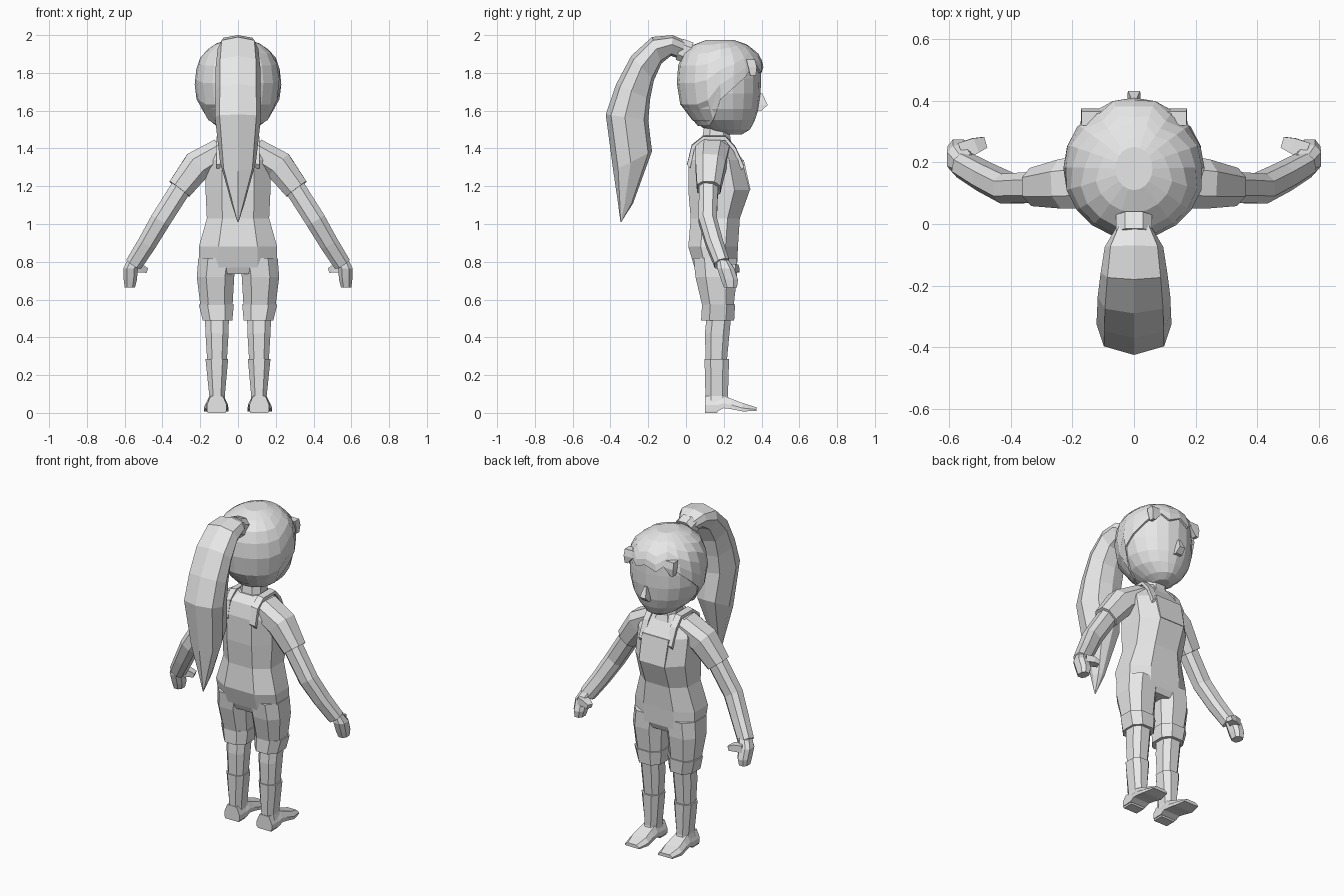
import bpy, bmesh, math
from mathutils import Vector

if "Cube" in bpy.data.objects:
    bpy.data.objects.remove(bpy.data.objects["Cube"])

grey = bpy.data.materials.new("plain_grey")
grey.diffuse_color = (0.8, 0.8, 0.8, 1)
grey.use_nodes = True
grey.node_tree.nodes["Principled BSDF"].inputs["Base Color"].default_value = grey.diffuse_color

OCT = [(.5, 1), (1, .5), (1, -.5), (.5, -1), (-.5, -1), (-1, -.5), (-1, .5), (-.5, 1)]
BOX = [(1, 1), (1, -1), (-1, -1), (-1, 1)]


def loft(name, rings, side=1, caps=(True, True)):
    """Skin a list of equal-length point rings; side=-1 mirrors across x."""
    bm = bmesh.new()
    rows = [[bm.verts.new((p[0] * side, p[1], p[2])) for p in r] for r in rings]
    n = len(rows[0])
    for a, b in zip(rows, rows[1:]):
        for i in range(n):
            j = (i + 1) % n
            bm.faces.new((a[i], a[j], b[j], b[i]))
    for row, cap in ((rows[0], caps[0]), (rows[-1], caps[1])):
        if cap:
            bm.faces.new(row)
    bmesh.ops.recalc_face_normals(bm, faces=bm.faces)
    mesh = bpy.data.meshes.new(name)
    bm.to_mesh(mesh)
    bm.free()
    mesh.materials.append(grey)
    ob = bpy.data.objects.new(name, mesh)
    bpy.context.collection.objects.link(ob)
    return ob


def level(z, x0, x1, y0, y1, shape=OCT):
    """Horizontal ring filling the given x and y extents."""
    return [((x0 + x1) / 2 + u * (x1 - x0) / 2,
             (y0 + y1) / 2 + v * (y1 - y0) / 2, z) for u, v in shape]


def tube(path, shape=OCT):
    """Rings across a path of (centre, half thickness, half depth in y)."""
    rings = []
    for i, (c, a, b) in enumerate(path):
        d = Vector(path[min(i + 1, len(path) - 1)][0]) - Vector(path[max(i - 1, 0)][0])
        u = d.cross(Vector((0, 1, 0))).normalized()
        v = d.cross(u).normalized()
        rings.append([Vector(c) + u * a * s + v * b * t for s, t in shape])
    return rings


# Head profile: z, half width, back y, front y
PROFILE = [(1.475, .06, .14, .31), (1.50, .105, .09, .352), (1.55, .165, .02, .378),
           (1.61, .205, -.025, .398), (1.69, .228, -.045, .408), (1.77, .23, -.05, .41),
           (1.85, .215, -.04, .41), (1.90, .19, -.02, .385), (1.95, .13, .04, .325),
           (1.975, .06, .11, .25)]
COLS = 20


def skull(i, z, inset=0):
    """Point on the head surface for a column and height."""
    z = max(PROFILE[0][0], min(PROFILE[-1][0], z))
    for p, q in zip(PROFILE, PROFILE[1:]):
        if z <= q[0]:
            break
    t = (z - p[0]) / (q[0] - p[0])
    w, yb, yf = (p[k] + (q[k] - p[k]) * t for k in (1, 2, 3))
    ang = 2 * math.pi * i / COLS
    return ((w - inset) * math.sin(ang),
            (yb + yf) / 2 + ((yf - yb) / 2 - inset) * math.cos(ang), z)


# Head and nose
loft("head", [[skull(i, p[0], .013) for i in range(COLS)] for p in PROFILE[:8]])
loft("nose", [level(1.60, -.022, .022, .37, .40, BOX),
              level(1.63, -.02, .02, .37, .432, BOX),
              level(1.69, -.008, .008, .37, .405, BOX)])

# Hair cap with a hairline sweeping from fringe to nape
HAIRLINE = [1.83, 1.80, 1.85, 1.78, 1.72, 1.66, 1.55, 1.52, 1.52, 1.52, 1.52]
hair_rows = []
for f in (0, .06, .16, .3, .5, .75, 1):
    hair_rows.append([skull(i, 1.975 - (1.975 - HAIRLINE[min(i, COLS - i)]) * f)
                      for i in range(COLS)])
hair = loft("hair_cap", hair_rows, caps=(True, False))
thick = hair.modifiers.new("thickness", 'SOLIDIFY')
thick.thickness = .018
thick.offset = -1

# Fringe locks beside the forehead
for side, tag in ((1, "right"), (-1, "left")):
    loft("fringe_lock_" + tag, [level(1.87, .10, .17, .32, .365, BOX),
                                level(1.83, .11, .172, .33, .375, BOX),
                                level(1.785, .15, .168, .34, .37, BOX)], side)

# Ponytail: outer (y, z), inner (y, z), half width
TAIL = [(.02, 1.96, -.02, 1.87, .05), (-.07, 2.0, -.08, 1.89, .095),
        (-.18, 1.99, -.13, 1.85, .108), (-.29, 1.89, -.17, 1.76, .118),
        (-.37, 1.74, -.19, 1.66, .12), (-.425, 1.58, -.2, 1.55, .122),
        (-.385, 1.28, -.18, 1.385, .095), (-.36, 1.11, -.28, 1.11, .035),
        (-.347, 1.01, -.343, 1.01, .003)]
TAIL_SHAPE = [(0, 1), (.8, .75), (1, .1), (.65, -.8), (0, -1), (-.65, -.8), (-1, .1), (-.8, .75)]
rings = []
for yo, zo, yi, zi, w in TAIL:
    rings.append([(u * w, (yo + yi) / 2 + v * (yo - yi) / 2,
                   (zo + zi) / 2 + v * (zo - zi) / 2) for u, v in TAIL_SHAPE])
loft("ponytail", rings)

# Hair tie
loft("hair_tie", [[(u * .058, y + v * .02, z + v * .055) for u, v in OCT]
                  for y, z in ((.02, 1.905), (-.035, 1.925))])

# Neck
loft("neck", [level(z, -w, w, a, b) for z, w, a, b in
              ((1.41, .095, .06, .25), (1.45, .07, .085, .235), (1.54, .062, .10, .23))])

# Torso from hips to collar
loft("torso", [level(z, -w, w, a, b) for z, w, a, b in
               ((.735, .10, .06, .255), (.77, .205, .045, .27), (.88, .207, .012, .275),
                (1.03, .165, .025, .285), (1.18, .172, .012, .338), (1.34, .172, .012, .30),
                (1.42, .14, .035, .245), (1.46, .085, .08, .225))])

for side, tag in ((1, "right"), (-1, "left")):
    # Shorts leg and cuff
    loft("shorts_leg_" + tag, [level(z, *e) for z, e in
                               ((.82, (.005, .21, .04, .27)), (.72, (.02, .218, .05, .27)),
                                (.55, (.03, .197, .09, .25)))], side)
    loft("shorts_cuff_" + tag, [level(z, *e) for z, e in
                                ((.575, (.022, .208, .085, .26)),
                                 (.49, (.03, .187, .08, .255)))], side)
    # Lower leg
    loft("shin_" + tag, [level(z, *e) for z, e in
                         ((.52, (.048, .176, .11, .24)), (.42, (.05, .172, .10, .23)),
                          (.26, (.06, .162, .105, .215)))], side)
    # Boot shaft, then foot running heel to toe
    loft("boot_shaft_" + tag, [level(z, *e) for z, e in
                               ((.285, (.052, .172, .098, .228)), (.09, (.07, .152, .103, .222)),
                                (.04, (.065, .165, .10, .235)))], side)
    foot = [(.10, .06, .165, .01, .09), (.17, .058, .168, .01, .09), (.20, .056, .17, .025, .09),
            (.24, .054, .175, .02, .075), (.30, .05, .18, .008, .052), (.372, .065, .165, .01, .03)]
    loft("boot_foot_" + tag, [[(x0, y, z0), (x1, y, z0), (x1, y, z0 + (z1 - z0) * .4),
                               (x1 - .02, y, z1), (x0 + .02, y, z1), (x0, y, z0 + (z1 - z0) * .4)]
                              for y, x0, x1, z0, z1 in foot], side)
    loft("boot_heel_" + tag, [level(.0, .065, .16, .10, .165, BOX),
                              level(.04, .062, .165, .10, .175, BOX)], side)

    # Sleeve, forearm, hand and thumb
    loft("sleeve_" + tag, tube([((.09, .14, 1.385), .07, .09), ((.215, .13, 1.31), .08, .08),
                                ((.31, .12, 1.185), .066, .062)]), side)
    loft("arm_" + tag, tube([((.27, .12, 1.24), .055, .052), ((.41, .115, 1.02), .054, .048),
                             ((.48, .15, .90), .05, .045), ((.55, .19, .79), .046, .04)]), side)
    loft("hand_" + tag, [level(z, *e) for z, e in
                         ((.81, (.51, .585, .165, .225)), (.765, (.53, .607, .165, .255)),
                          (.705, (.535, .605, .185, .275)), (.665, (.545, .60, .20, .27)))], side)
    loft("thumb_" + tag, tube([((.56, .235, .765), .022, .03), ((.515, .255, .765), .02, .025),
                               ((.485, .265, .755), .013, .018)], BOX), side)

    # Shoulder strap running from bib over to the back
    strap = [(.308, 1.31), (.262, 1.41), (.21, 1.468), (.09, 1.468), (.03, 1.42), (.006, 1.32)]
    loft("strap_" + tag, [[(.075, y, z), (.115, y, z - .006),
                           (.115, .17 + (y - .17) * .9, z - .025),
                           (.075, .17 + (y - .17) * .9, z - .025)] for y, z in strap], side)

# Bib panel on the chest
loft("bib", [[(-w, y, z), (w, y, z), (w, y - .03, z), (-w, y - .03, z)]
             for z, w, y in ((1.18, .088, .342), (1.34, .092, .306))])
